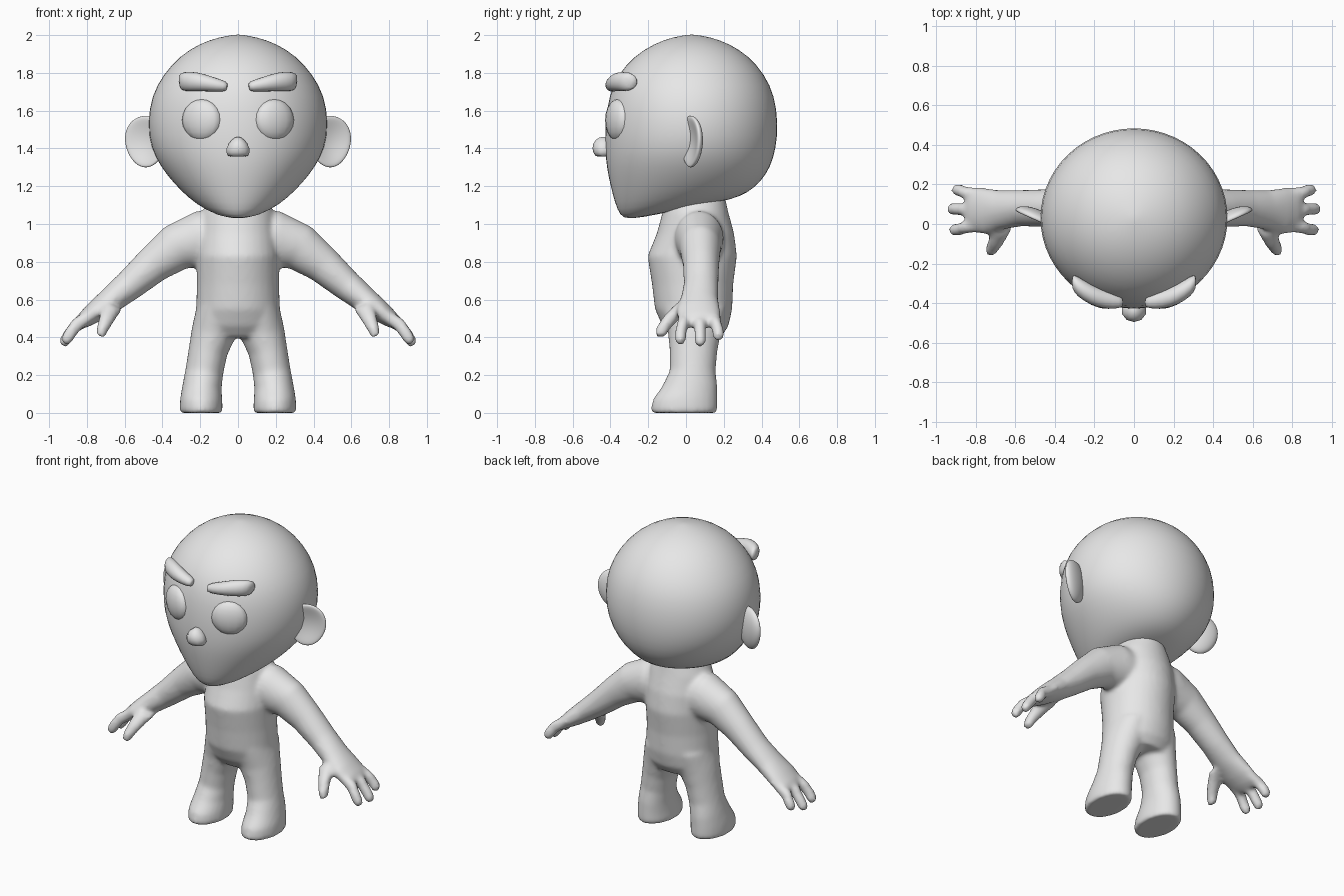
import bpy, bmesh, math
from mathutils import Vector, Matrix

skin = bpy.data.materials.new("plain grey")
skin.diffuse_color = (0.8, 0.8, 0.8, 1)


def loft(bm, rings):
    """Skin a list of equal rings and cap both ends."""
    loops = [[bm.verts.new(p) for p in ring] for ring in rings]
    n = len(loops[0])
    for a, b in zip(loops, loops[1:]):
        for i in range(n):
            bm.faces.new((a[i], a[(i + 1) % n], b[(i + 1) % n], b[i]))
    bm.faces.new(loops[0][::-1])
    bm.faces.new(loops[-1])


def tube(bm, pts, n=20, side=1):
    """Tube through (x, y, z, radius across, radius along y)."""
    rings = []
    for i, (x, y, z, ra, ry) in enumerate(pts):
        p, q = pts[max(i - 1, 0)], pts[min(i + 1, len(pts) - 1)]
        t = Vector((q[0] - p[0], 0, q[2] - p[2])).normalized()
        up = t.cross(Vector((0, 1, 0)))
        ring = []
        for k in range(n):
            a = math.tau * k / n
            v = Vector((x, y, z)) + up * (ra * math.cos(a)) + Vector((0, ry * math.sin(a), 0))
            ring.append((v.x * side, v.y, v.z))
        rings.append(ring)
    loft(bm, rings)


def finish(name, bm, mirror=False, subsurf=0):
    bmesh.ops.recalc_face_normals(bm, faces=bm.faces)
    for f in bm.faces:
        f.smooth = True
    me = bpy.data.meshes.new(name)
    bm.to_mesh(me)
    bm.free()
    me.materials.append(skin)
    ob = bpy.data.objects.new(name, me)
    bpy.context.collection.objects.link(ob)
    if mirror:
        ob.modifiers.new("mirror", 'MIRROR').use_mirror_merge = False
    if subsurf:
        m = ob.modifiers.new("subsurf", 'SUBSURF')
        m.levels = m.render_levels = subsurf
    return ob


def ball(segments, rings):
    bm = bmesh.new()
    bmesh.ops.create_uvsphere(bm, u_segments=segments, v_segments=rings, radius=1)
    return bm


def place(bm, loc, scale, yaw=0):
    bm.transform(Matrix.Translation(loc) @ Matrix.Rotation(math.radians(yaw), 4, 'Z')
                 @ Matrix.Diagonal((*scale, 1)))


# Head: tilted rings (front y, front z, back y, back z, half width)
head_rings = [
    (0.02, 2.003, 0.04, 2.003, 0.01), (-0.07, 1.99, 0.13, 1.99, 0.10),
    (-0.17, 1.955, 0.23, 1.955, 0.205), (-0.275, 1.89, 0.335, 1.89, 0.31),
    (-0.365, 1.79, 0.42, 1.79, 0.40), (-0.41, 1.68, 0.472, 1.68, 0.46),
    (-0.43, 1.55, 0.492, 1.53, 0.483), (-0.433, 1.40, 0.48, 1.40, 0.465),
    (-0.423, 1.30, 0.45, 1.30, 0.41), (-0.402, 1.20, 0.40, 1.225, 0.34),
    (-0.378, 1.11, 0.33, 1.165, 0.262), (-0.352, 1.045, 0.24, 1.13, 0.185),
    (-0.31, 1.02, 0.13, 1.108, 0.10), (-0.13, 1.056, -0.07, 1.068, 0.015)]
rings = []
for yf, zf, yb, zb, w in head_rings:
    ring = []
    for k in range(28):
        a = math.tau * k / 28
        f = (1 + math.cos(a)) / 2
        ring.append((w * math.sin(a), yf + (yb - yf) * f, zf + (zb - zf) * f))
    rings.append(ring)
bm = bmesh.new()
loft(bm, rings)
finish("head", bm, subsurf=1)

# Body: torso, legs, arms and fingers fused into one smooth skin
torso = [(0, 0.05, 1.15, 0.14, 0.155), (0, 0.05, 1.06, 0.19, 0.175),
         (0, 0.05, 0.95, 0.21, 0.205), (0, 0.033, 0.83, 0.22, 0.237),
         (0, 0.035, 0.68, 0.218, 0.215), (0, 0.04, 0.55, 0.222, 0.205),
         (0, 0.05, 0.46, 0.225, 0.175), (0, 0.055, 0.40, 0.19, 0.13)]
leg = [(0.11, 0.045, 0.55, 0.11, 0.17), (0.13, 0.045, 0.42, 0.118, 0.14),
       (0.158, 0.04, 0.33, 0.104, 0.127), (0.178, 0.035, 0.22, 0.101, 0.122),
       (0.19, 0.02, 0.14, 0.104, 0.147), (0.195, -0.005, 0.07, 0.112, 0.172),
       (0.195, -0.01, 0.01, 0.115, 0.177), (0.195, -0.01, 0.0, 0.11, 0.17)]
arm = [(0.05, 0.07, 0.92, 0.15, 0.13), (0.20, 0.07, 0.92, 0.15, 0.13),
       (0.33, 0.075, 0.875, 0.125, 0.11), (0.45, 0.08, 0.785, 0.10, 0.096),
       (0.57, 0.08, 0.68, 0.083, 0.092), (0.67, 0.07, 0.60, 0.07, 0.10),
       (0.75, 0.065, 0.54, 0.058, 0.118), (0.81, 0.07, 0.495, 0.045, 0.115),
       (0.845, 0.07, 0.465, 0.028, 0.09)]
# Fingers: base y, tip y, tip x, tip z
fingers = [(0.145, 0.172, 0.895, 0.405), (0.07, 0.075, 0.92, 0.375), (-0.005, -0.03, 0.91, 0.385)]
thumb = [(0.66, 0.0, 0.57, 0.055, 0.06), (0.69, -0.07, 0.51, 0.045, 0.05),
         (0.715, -0.12, 0.45, 0.034, 0.04), (0.73, -0.135, 0.405, 0.026, 0.028)]

bm = bmesh.new()
tube(bm, torso, 32)
for s in (1, -1):
    tube(bm, leg, 24, s)
    tube(bm, arm, 24, s)
    tube(bm, thumb, 12, s)
    for yb, yt, xt, zt in fingers:
        tube(bm, [(0.78, yb, 0.515, 0.036, 0.036), (0.855, (yb + yt) / 2, 0.468, 0.036, 0.033),
                  (0.5 * (0.87 + xt), yt, 0.5 * (0.45 + zt), 0.034, 0.032),
                  (xt, yt, zt, 0.032, 0.031), (xt + 0.008, yt, zt - 0.022, 0.018, 0.018)], 12, s)
body = finish("body", bm)
rm = body.modifiers.new("fuse", 'REMESH')
rm.mode = 'VOXEL'
rm.voxel_size = 0.013
rm.use_smooth_shade = True
sm = body.modifiers.new("soften", 'SMOOTH')
sm.factor = 0.5
sm.iterations = 10

# Ears: flattened balls with a hollow on the front side
bm = ball(20, 14)
for v in bm.verts:
    if v.co.y < 0:
        v.co.y += 1.25 * v.co.y ** 2
    v.co.x *= 1 + 0.12 * v.co.z
place(bm, (0.488, 0.025, 1.436), (0.122, 0.048, 0.137), 24)
finish("ears", bm, mirror=True, subsurf=1)

# Eyes
bm = ball(14, 10)
place(bm, (0.192, -0.362, 1.55), (0.112, 0.052, 0.11), 25)
finish("eyes", bm, mirror=True)

# Nose: small ball, wider and flatter below
bm = ball(10, 8)
for v in bm.verts:
    v.co.x *= 1 - 0.3 * v.co.z
    v.co.z = max(v.co.z, -0.75)
place(bm, (0, -0.437, 1.402), (0.063, 0.058, 0.06))
finish("nose", bm)

# Eyebrows: tapered bars that thicken outwards
brow = [(0.056, -0.395, 1.726, 0.018, 0.02), (0.07, -0.393, 1.728, 0.031, 0.036),
        (0.15, -0.382, 1.742, 0.043, 0.05), (0.22, -0.358, 1.755, 0.054, 0.054),
        (0.29, -0.312, 1.755, 0.056, 0.056), (0.315, -0.288, 1.752, 0.036, 0.036)]
bm = bmesh.new()
tube(bm, brow, 10)
finish("eyebrows", bm, mirror=True, subsurf=1)
